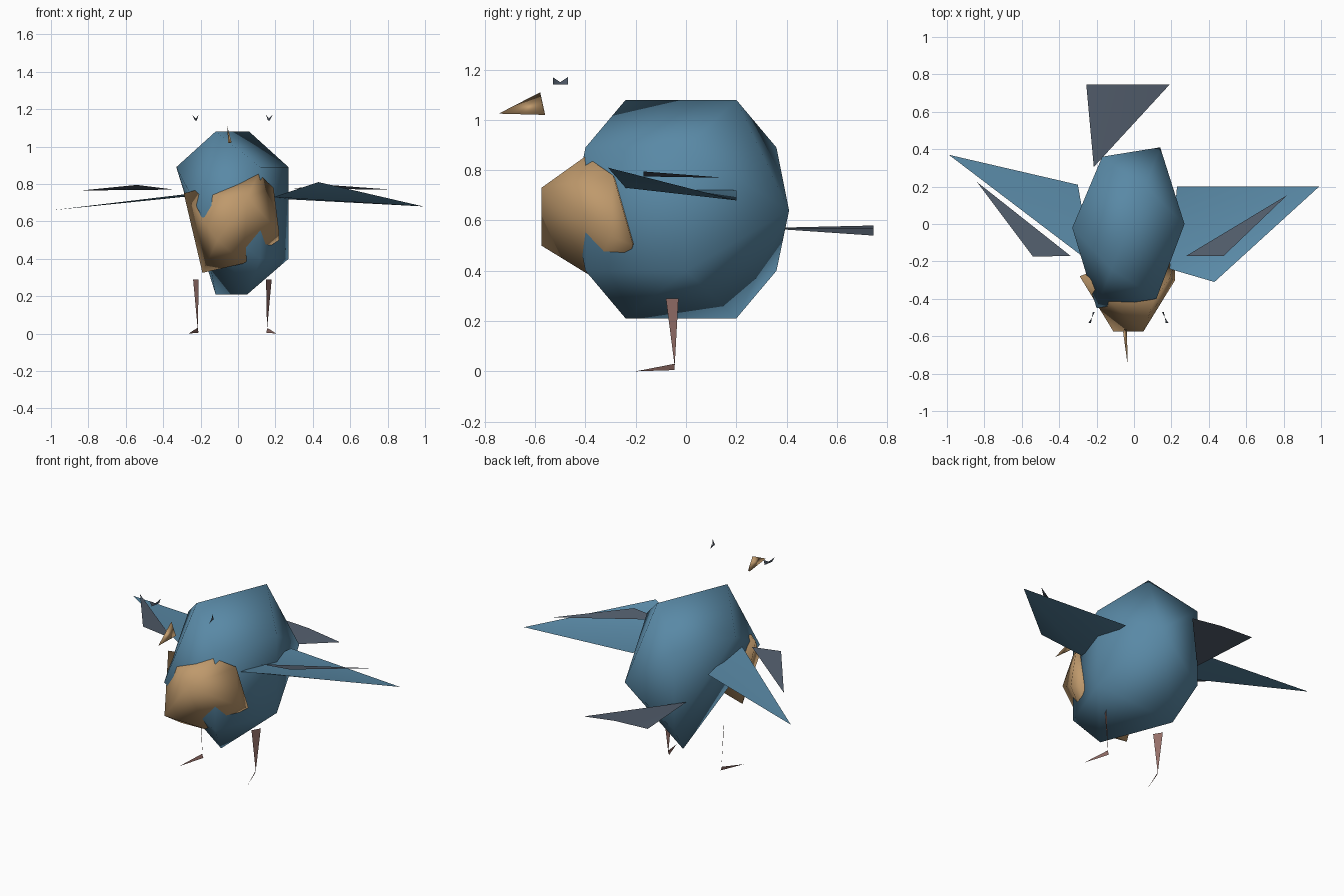
import bpy
import bmesh
from mathutils import Vector

if "Cube" in bpy.data.objects:
    bpy.data.objects.remove(bpy.data.objects["Cube"], do_unlink=True)

MIDDLE = -0.03  # x of the mirror plane shared by legs, feet and eyes


def make_material(name, rgb):
    material = bpy.data.materials.new(name)
    material.use_nodes = True
    colour = (*rgb, 1.0)
    material.diffuse_color = colour
    shader = next(n for n in material.node_tree.nodes if n.type == "BSDF_PRINCIPLED")
    shader.inputs["Base Color"].default_value = colour
    shader.inputs["Roughness"].default_value = 0.8
    return material


blue = make_material("feather blue", (0.10, 0.25, 0.38))
tan = make_material("belly tan", (0.52, 0.32, 0.15))
slate = make_material("dark slate", (0.085, 0.11, 0.15))
pink = make_material("leg pink brown", (0.30, 0.16, 0.14))


def finish(name, bm, material):
    """Turn a bmesh into a smooth shaded object of one colour."""
    for face in bm.faces:
        face.smooth = True
    mesh = bpy.data.meshes.new(name)
    bm.to_mesh(mesh)
    bm.free()
    mesh.materials.append(material)
    part = bpy.data.objects.new(name, mesh)
    bpy.context.scene.collection.objects.link(part)
    return part


def hull(name, corners, material):
    """Closed faceted lump spanned by its corner points."""
    bm = bmesh.new()
    for corner in corners:
        bm.verts.new(corner)
    bmesh.ops.convex_hull(bm, input=bm.verts[:])
    loose = [v for v in bm.verts if not v.link_faces]
    bmesh.ops.delete(bm, geom=loose, context="VERTS")
    bmesh.ops.recalc_face_normals(bm, faces=bm.faces[:])
    return finish(name, bm, material)


def fan(name, centre, rim, material):
    """Thin open sheet: triangles from a centre point to a rim, facing up."""
    bm = bmesh.new()
    hub = bm.verts.new(centre)
    edge = [bm.verts.new(p) for p in rim]
    for a, b in zip(edge, edge[1:]):
        bm.faces.new((hub, a, b))
    bm.normal_update()
    if sum(f.normal.z * f.calc_area() for f in bm.faces) < 0:
        bmesh.ops.reverse_faces(bm, faces=bm.faces[:])
    return finish(name, bm, material)


def mirrored(points):
    return [Vector((MIDDLE + MIDDLE - x, y, z)) for x, y, z in points]


def both_sides(name, points, material):
    """Left sheet and its mirrored right twin."""
    for side, corners in (("left", points), ("right", mirrored(points))):
        fan(side + "_" + name, corners[0], corners[1:], material)


# Body: a coarse, slightly twisted ball
top, high, mid, low, bottom = 1.08, 0.89, 0.64, 0.40, 0.21
hull("body", [
    (0.06, 0.2, top), (-0.12, -0.24, top),
    (-0.12, 0.2, bottom), (0.05, -0.24, bottom),
    (-0.33, -0.02, high), (0.27, 0, high), (0.27, 0, low),
    (0.14, 0.41, mid), (-0.2, -0.45, mid),
    (-0.17, 0.36, high), (-0.17, 0.36, low),
    (0.12, -0.4, high), (0.12, -0.4, low),
], blue)

# Belly: a lighter lump set into the front of the body
hull("belly", [
    (-0.11, -0.575, 0.50), (0.05, -0.575, 0.73),
    (0.22, -0.21, 0.50), (0.22, -0.30, 0.54), (0.19, -0.29, 0.78),
    (0.11, -0.40, 0.855), (-0.29, -0.28, 0.75),
    (-0.19, -0.29, 0.325), (0.03, -0.37, 0.375),
    (-0.1, -0.2, 0.6),
], tan)

# Wings: creased sheets, the left one folded down at its front edge
fan("left_wing", (0.99, 0.2, 0.68),
    [(0.23, 0.2, 0.72), (0.19, -0.24, 0.73), (0.43, -0.31, 0.81)], blue)
fan("right_wing", (-0.99, 0.37, 0.66),
    [(-0.3, 0.21, 0.73), (-0.26, -0.02, 0.735), (-0.24, -0.2, 0.75)], blue)

# Loose dark feathers above the wings
fan("left_feather", (0.82, 0.155, 0.77),
    [(0.28, -0.17, 0.775), (0.48, -0.17, 0.795)], slate)
fan("right_feather", (-0.84, 0.225, 0.765),
    [(-0.34, -0.17, 0.77), (-0.54, -0.175, 0.795)], slate)

# Tail: a wide wedge with a shallow crease
fan("tail", (-0.215, 0.305, 0.57),
    [(-0.255, 0.745, 0.58), (-0.03, 0.745, 0.57), (0.19, 0.745, 0.54)], slate)

# Beak: a thin wedge floating in front
hull("beak", [
    (-0.035, -0.745, 1.025), (-0.058, -0.58, 1.11),
    (-0.052, -0.56, 1.02), (-0.037, -0.565, 1.02),
], tan)

# Eyes: small notched flakes
both_sides("eye", [
    (0.165, -0.5, 1.15), (0.185, -0.53, 1.17), (0.17, -0.53, 1.14),
    (0.16, -0.47, 1.14), (0.15, -0.47, 1.17),
], slate)

# Legs and feet: slim tapering blades
both_sides("leg", [
    (0.155, -0.045, 0.02), (0.15, -0.08, 0.29), (0.18, -0.03, 0.29),
], pink)
both_sides("foot", [
    (0.205, -0.2, 0), (0.15, -0.045, 0.005), (0.158, -0.045, 0.03),
], pink)
